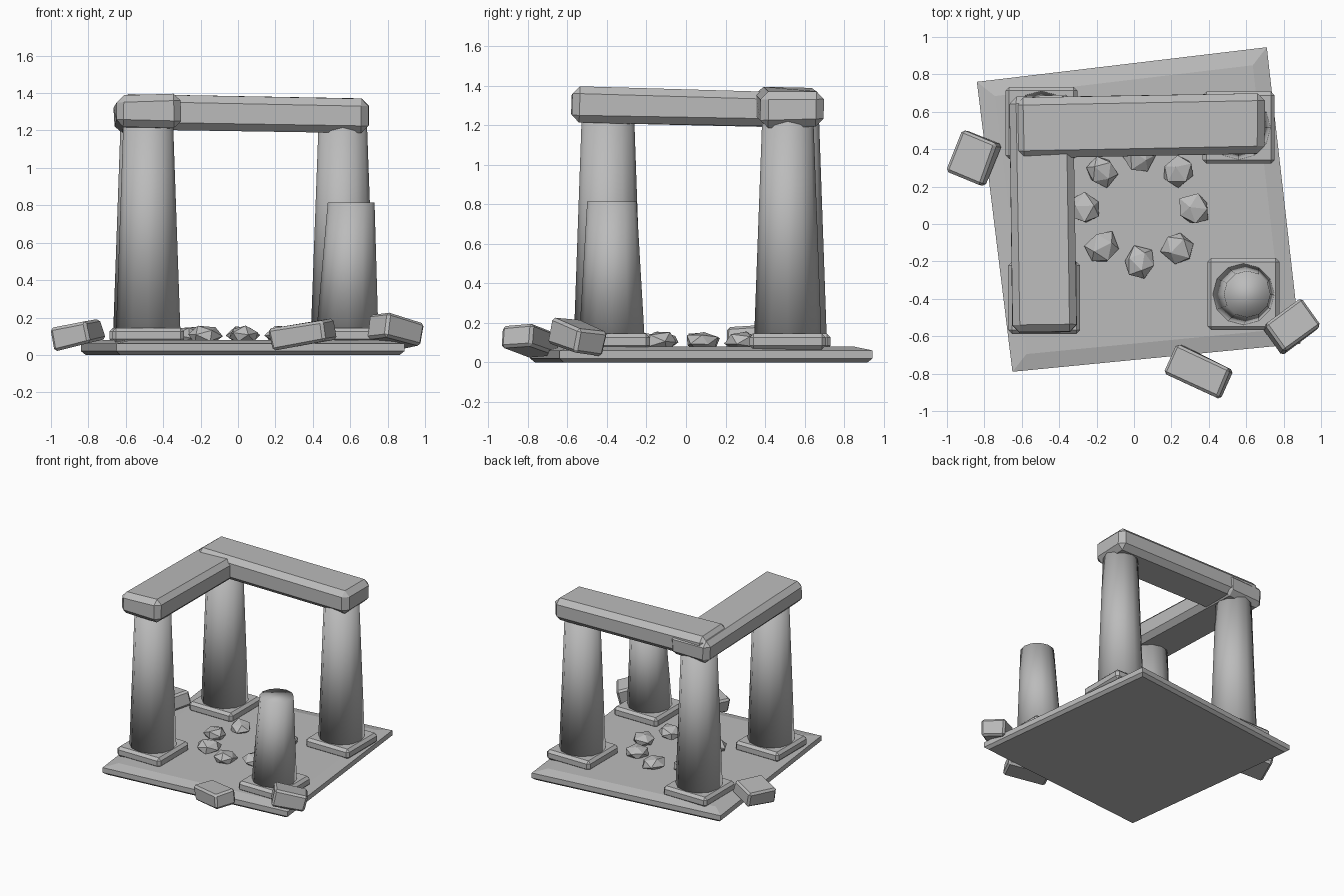
import bpy, bmesh, math, random
from mathutils import Vector, Euler

random.seed(4)
if "Cube" in bpy.data.objects:
    bpy.data.objects.remove(bpy.data.objects["Cube"], do_unlink=True)

# One weathered stone colour
stone = bpy.data.materials.new("grey_stone")
stone.use_nodes = True
GREY = (0.5, 0.5, 0.5, 1)
stone.diffuse_color = GREY
stone.node_tree.nodes["Principled BSDF"].inputs["Base Color"].default_value = GREY


def finish(name, bm, loc=(0, 0, 0), rot=(0, 0, 0), smooth=False):
    bmesh.ops.recalc_face_normals(bm, faces=bm.faces)
    for f in bm.faces:
        f.smooth = smooth
    mesh = bpy.data.meshes.new(name)
    bm.to_mesh(mesh)
    bm.free()
    mesh.materials.append(stone)
    obj = bpy.data.objects.new(name, mesh)
    bpy.context.collection.objects.link(obj)
    obj.location = loc
    obj.rotation_euler = [math.radians(a) for a in rot]
    return obj


def block(name, loc, size, bevel, rot=(0, 0, 0), jitter=0.0):
    """Chamfered stone block, optionally a little irregular."""
    bm = bmesh.new()
    bmesh.ops.create_cube(bm, size=1)
    for v in bm.verts:
        v.co = Vector(c * s + random.uniform(-jitter, jitter) for c, s in zip(v.co, size))
    bmesh.ops.bevel(bm, geom=bm.edges[:], offset=bevel, segments=1,
                    profile=0.5, affect='EDGES')
    return finish(name, bm, loc, rot)


def lofted(name, rings, smooth=False):
    """Solid through a stack of matching point rings."""
    bm = bmesh.new()
    loops = [[bm.verts.new(p) for p in ring] for ring in rings]
    for a, b in zip(loops, loops[1:]):
        for i in range(len(a)):
            j = (i + 1) % len(a)
            bm.faces.new((a[i], a[j], b[j], b[i]))
    bm.faces.new(loops[0][::-1])
    bm.faces.new(loops[-1])
    return finish(name, bm, smooth=smooth)


# Skewed floor slab with a sloping rim
corners = [(-0.65, -0.79), (0.89, -0.64), (0.71, 0.945), (-0.84, 0.76)]
mid = Vector((0.03, 0.07))
slab_levels = [(0.97, 0.0), (1.0, 0.02), (1.0, 0.06), (0.89, 0.08)]
lofted("floor_slab", [[(*(mid + (Vector(c) - mid) * k), z) for c in corners]
                      for k, z in slab_levels])


# Columns on square plinths
def column(name, x, y, top, r0, r1, lean=0.0):
    block(name + "_plinth", (x, y, 0.105), (0.385, 0.385, 0.08), 0.02)
    rings = []
    for z, r, dx in ((0.13, r0, 0), (top, r1, lean)):
        rings.append([(x + dx + r * math.cos(t * math.tau / 12),
                       y + r * math.sin(t * math.tau / 12), z) for t in range(12)])
    lofted(name, rings, smooth=True)


column("front_right_column", -0.48, -0.395, 1.24, 0.172, 0.133)
column("back_right_column", -0.495, 0.54, 1.24, 0.172, 0.133)
column("back_left_column", 0.56, 0.515, 1.22, 0.17, 0.13)
column("broken_column", 0.585, -0.375, 0.815, 0.165, 0.125, 0.02)

# Two roof beams meeting at a corner
block("side_beam", (-0.485, 0.055, 1.29), (0.34, 1.26, 0.175), 0.038,
      (-1.4, 0, 0.8), 0.006)
block("back_beam", (0.035, 0.525, 1.29), (1.33, 0.325, 0.18), 0.04,
      (0, 1.0, 0.8), 0.006)

# Fallen blocks around the rim
block("fallen_block_right", (-0.86, 0.35, 0.11), (0.21, 0.24, 0.12), 0.015,
      (4, -13, -23), 0.006)
block("fallen_block_front", (0.345, -0.79, 0.11), (0.32, 0.17, 0.115), 0.015,
      (4, -8, -25), 0.006)
block("fallen_block_left", (0.845, -0.55, 0.13), (0.25, 0.18, 0.13), 0.015,
      (-4, 14, 36), 0.006)

# Ring of small rocks
for i in range(8):
    a = i * math.tau / 8
    bm = bmesh.new()
    bmesh.ops.create_icosphere(bm, subdivisions=1, radius=1)
    turn = Euler([random.uniform(0, 6) for _ in range(3)]).to_matrix()
    for v in bm.verts:
        p = turn @ v.co * random.uniform(0.88, 1.15)
        v.co = (p.x * 0.092, p.y * 0.085, p.z * 0.05)
    finish(f"ring_rock_{i + 1}", bm,
           (0.03 + 0.29 * math.cos(a), 0.08 + 0.29 * math.sin(a), 0.105),
           (0, 0, math.degrees(a)))
